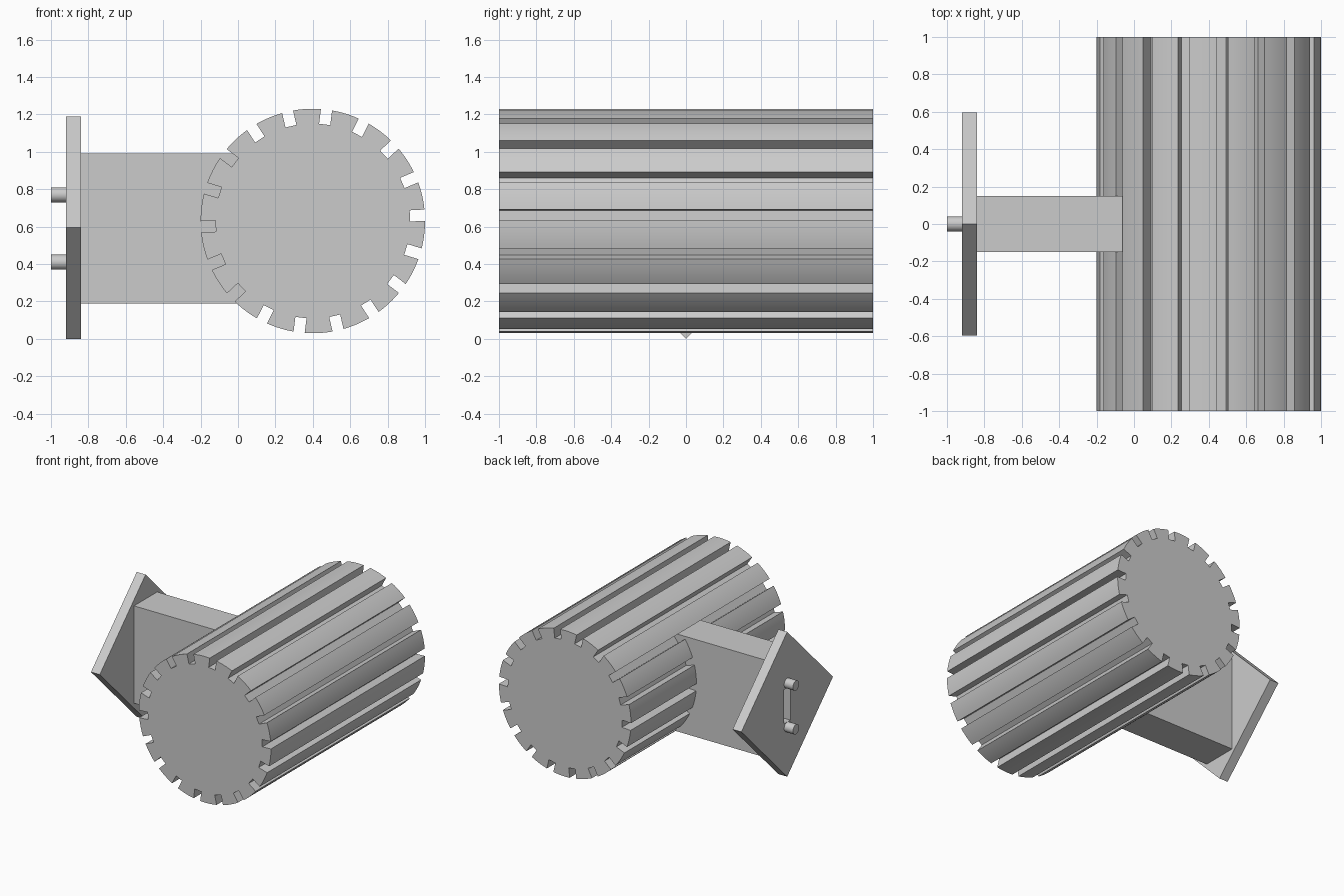
import bpy, bmesh
from math import sin, cos, asin, pi, radians, sqrt
from mathutils import Matrix, Vector

cube = bpy.data.objects.get("Cube")
if cube:
    bpy.data.objects.remove(cube, do_unlink=True)

grey = bpy.data.materials.new("plain grey")
grey.use_nodes = True
colour = (0.6, 0.6, 0.6, 1)
grey.diffuse_color = colour
grey.node_tree.nodes["Principled BSDF"].inputs["Base Color"].default_value = colour


def finish(name, bm, smooth=False):
    bmesh.ops.recalc_face_normals(bm, faces=bm.faces)
    mesh = bpy.data.meshes.new(name)
    bm.to_mesh(mesh)
    bm.free()
    mesh.materials.append(grey)
    obj = bpy.data.objects.new(name, mesh)
    bpy.context.collection.objects.link(obj)
    if smooth:
        bpy.ops.object.select_all(action="DESELECT")
        obj.select_set(True)
        bpy.context.view_layer.objects.active = obj
        bpy.ops.object.shade_smooth_by_angle(angle=radians(30))
    return obj


def box(name, centre, size, tilt=0):
    bm = bmesh.new()
    bmesh.ops.create_cube(bm, size=1, matrix=Matrix.Translation(centre)
                          @ Matrix.Rotation(tilt, 4, "X") @ Matrix.Diagonal((*size, 1)))
    return finish(name, bm)


# Grooved drum: a toothed profile extruded along y
def drum(name, cx, cz, radius, depth, half_width, grooves, offset, steps=6):
    bm = bmesh.new()
    pitch = 2 * pi / grooves
    edge = asin(half_width / radius)
    inner = radius - depth
    ring = []
    for i in range(grooves):
        a = offset + i * pitch
        for side in (-half_width, half_width):      # groove floor
            ring.append((inner * cos(a) - side * sin(a), inner * sin(a) + side * cos(a)))
        for k in range(steps + 1):                  # tooth arc
            t = a + edge + (pitch - 2 * edge) * k / steps
            ring.append((radius * cos(t), radius * sin(t)))
    face = bm.faces.new([bm.verts.new((cx + x, -1, cz + z)) for x, z in ring])
    new = bmesh.ops.extrude_face_region(bm, geom=[face], use_keep_orig=True)
    moved = [g for g in new["geom"] if isinstance(g, bmesh.types.BMVert)]
    bmesh.ops.translate(bm, verts=moved, vec=(0, 2, 0))
    return finish(name, bm, smooth=True)


drum("grooved_drum", 0.4, 0.63, 0.6, 0.08, 0.03, 18, radians(3))

# Arm running into the drum
box("arm", (-0.37, 0, 0.59), (0.94, 0.3, 0.8))

# Diamond plate with a slot cut through it
side = 0.595 * sqrt(2)
plate = box("diamond_plate", (-0.88, 0, 0.595), (0.08, side, side), pi / 4)
cutter = box("slot_cutter", (-0.88, 0, 0.59), (0.2, 0.08, 0.28))
cutter.hide_render = True
cutter.hide_viewport = True
slot = plate.modifiers.new("slot", "BOOLEAN")
slot.operation = "DIFFERENCE"
slot.solver = "EXACT"
slot.object = cutter

# Round pegs above and below the slot
for name, z in (("upper_peg", 0.77), ("lower_peg", 0.41)):
    bm = bmesh.new()
    bmesh.ops.create_cone(bm, cap_ends=True, segments=32, radius1=0.04, radius2=0.04,
                          depth=0.1, matrix=Matrix.Translation((-0.95, 0, z))
                          @ Matrix.Rotation(pi / 2, 4, "Y"))
    finish(name, bm, smooth=True)
